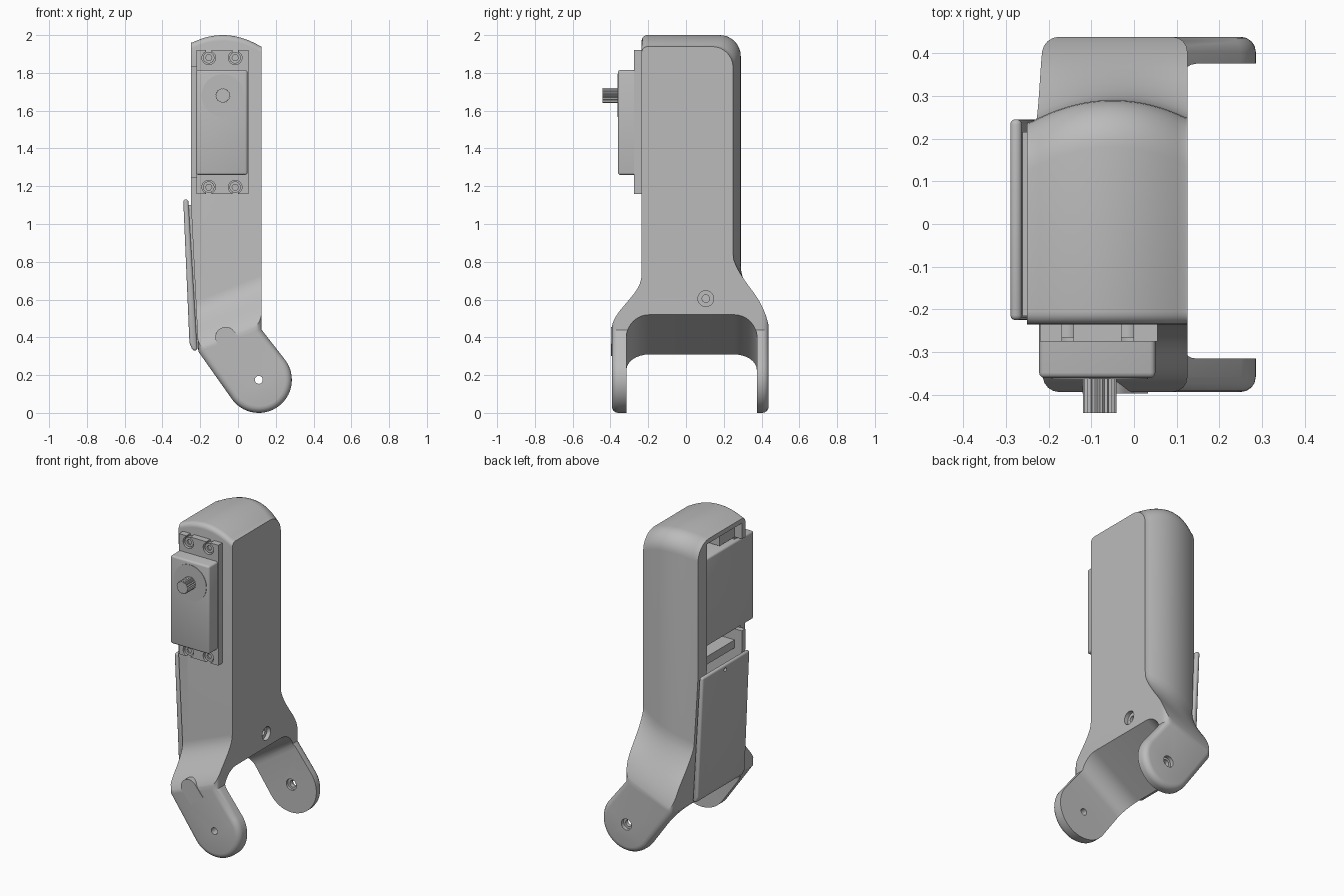
import bpy, bmesh
from math import sin, cos, pi, radians
from mathutils import Vector

cube = bpy.data.objects.get("Cube")
if cube:
    bpy.data.objects.remove(cube, do_unlink=True)

grey = bpy.data.materials.new("grey_plastic")
grey.use_nodes = True
grey.diffuse_color = (0.5, 0.5, 0.5, 1)
grey.node_tree.nodes["Principled BSDF"].inputs["Base Color"].default_value = (0.5, 0.5, 0.5, 1)


def loft(name, rings):
    """Skin a list of equal closed rings and cap both ends."""
    bm = bmesh.new()
    rows = [[bm.verts.new(p) for p in ring] for ring in rings]
    n = len(rows[0])
    for a, b in zip(rows, rows[1:]):
        for i in range(n):
            j = (i + 1) % n
            bm.faces.new((a[i], a[j], b[j], b[i]))
    bm.faces.new(rows[0])
    bm.faces.new(rows[-1])
    bmesh.ops.recalc_face_normals(bm, faces=bm.faces)
    me = bpy.data.meshes.new(name)
    bm.to_mesh(me)
    bm.free()
    ob = bpy.data.objects.new(name, me)
    bpy.context.scene.collection.objects.link(ob)
    me.materials.append(grey)
    return ob


def prism_y(name, pts, y0, y1):
    return loft(name, [[(x, y, z) for x, z in pts] for y in (y0, y1)])


def box(name, x, y, z):
    return prism_y(name, [(x[0], z[0]), (x[1], z[0]), (x[1], z[1]), (x[0], z[1])], *y)


def arc(cx, cy, r, a0, a1, n=8):
    return [(cx + r * cos(radians(a0 + (a1 - a0) * i / n)),
             cy + r * sin(radians(a0 + (a1 - a0) * i / n))) for i in range(n + 1)]


def inset(pts, d):
    """Mitred inward offset of a clockwise outline."""
    out = []
    for i, p in enumerate(pts):
        p, a, b = Vector(p), Vector(pts[i - 1]), Vector(pts[(i + 1) % len(pts)])
        u, v = (p - a).normalized(), (b - p).normalized()
        m = Vector((u.y + v.y, -u.x - v.x))
        out.append(p + m * (2 * d / m.length_squared))
    return out


def disc_y(name, x, z, r, y0, y1, n=32):
    return prism_y(name, arc(x, z, r, 0, 360 - 360 / n, n - 1), y0, y1)


def disc_x(name, y, z, r, x0, x1):
    pts = arc(y, z, r, 0, 345, 23)
    return loft(name, [[(x, p, q) for p, q in pts] for x in (x0, x1)])


def apply(ob, mod):
    bpy.context.view_layer.objects.active = ob
    bpy.ops.object.modifier_apply(modifier=mod.name)


def soften(ob, width):
    mod = ob.modifiers.new("Bevel", 'BEVEL')
    mod.width, mod.segments, mod.limit_method = width, 3, 'ANGLE'
    apply(ob, mod)


def boolean(ob, other, op='DIFFERENCE'):
    mod = ob.modifiers.new("Boolean", 'BOOLEAN')
    mod.operation, mod.solver, mod.object = op, 'EXACT', other
    apply(ob, mod)
    bpy.data.objects.remove(other, do_unlink=True)


def s_curve(y0, z0, y1, z1, n=12):
    return [(y0 + (y1 - y0) * (0.5 - 0.5 * cos(pi * i / n)), z0 + (z1 - z0) * i / n)
            for i in range(n + 1)]


# Shell front outline: straight housing, bent leg with a round end, rounded rims
PIVOT = (0.11, 0.175)
outline = [(0.125, 0.44)] + arc(*PIVOT, 0.175, 37, -143, 28)
outline += [(-0.21, 0.325), (-0.25, 1.13), (-0.25, 2.1), (0.125, 2.1)]
R = 0.035
steps = [(R * (1 - sin(a)), R * (1 - cos(a))) for a in (0, pi / 8, pi / 4, 3 * pi / 8, pi / 2)]
layers = [(-0.393 + dy, d) for dy, d in ((p, R - q) for q, p in
          ((R - d, dy) for dy, d in steps))]
layers = sorted((-0.393 + dy, d) for d, dy in steps)
layers += sorted((0.438 - dy, d) for d, dy in steps)
shell = loft("housing_shell", [[(p[0], y, p[1]) for p in inset(outline, d)] for y, d in layers])

# Shell side profile: rounded top, flaring into the two legs
side = arc(-0.205, 1.97, 0.03, 90, 180, 5) + s_curve(-0.235, 0.72, -0.4, 0.42)
side += [(-0.4, -0.4), (0.445, -0.4)]
side += s_curve(0.29, 0.84, 0.445, 0.4)[::-1] + arc(0.18, 1.89, 0.11, 0, 90, 8)
rings = []
for i in range(31):
    x = -0.3 + 0.02 * i
    xc = min(max(x, -0.25), 0.125)
    ring = []
    for y, z in side:
        if y > 0:     # crowned back
            y -= 1.4 * (xc + 0.05) ** 2 * min(max((z - 0.6) / 0.2, 0), 1)
        if z > 1.5:   # crowned top
            z -= 1.5 * (xc + 0.08) ** 2 * min((z - 1.5) / 0.4, 1)
        elif z < 1:   # slanted flare
            z += 0.4 * (x - 0.1)
        ring.append((x, y, z))
    rings.append(ring)
boolean(shell, loft("side_envelope", rings), 'INTERSECT')

# Slanted arched channel between the legs
arch = [(-0.315, -0.6)] + arc(-0.195, 0.4, 0.12, 180, 90) + arc(0.255, 0.4, 0.12, 90, 0) + [(0.375, -0.6)]
boolean(shell, loft("leg_channel", [[(x, y, z + 0.65 * (x - 0.125)) for y, z in arch]
                                    for x in (-0.4, 0.5)]))

# Open cavity in the right side with a slanted floor, and the servo notch
boolean(shell, prism_y("cavity", [(-0.5, 0.37), (-0.2, 0.37), (0.085, 0.55),
                                  (0.085, 1.93), (-0.5, 1.93)], -0.2, 0.15))
boolean(shell, box("servo_notch", (-0.5, -0.2), (-0.5, -0.1), (1.25, 1.83)))

# Pivot holes and a screw hole
boolean(shell, disc_y("pivot_hole", *PIVOT, 0.021, -0.6, 0.6))
for y0, y1 in ((0.36, 0.39), (0.415, 0.5)):
    boolean(shell, disc_y("pivot_recess", *PIVOT, 0.035, y0, y1))
boolean(shell, disc_x("screw_recess", 0.105, 0.605, 0.042, 0.1, 0.2))
boolean(shell, disc_x("screw_hole", 0.105, 0.605, 0.02, 0.0, 0.2))

# Raised rounded rib on the front leg
rib = arc(-0.065, 0.4, 0.055, 37, 217, 14) + [(-0.055, 0.3), (0.033, 0.366)]
front_rib = prism_y("front_leg_rib", rib, -0.397, -0.35)

# Side cover panel, leaning inwards, with a plug that fills the opening
cover = prism_y("side_cover", [(-0.29, 1.13), (-0.263, 1.13), (-0.215, 0.33),
                               (-0.24, 0.33), (-0.257, 0.37)], -0.225, 0.245)
soften(cover, 0.012)
boolean(cover, disc_x("cover_notch", 0.02, 1.1, 0.012, -0.4, -0.275))
prism_y("cover_plug", [(-0.27, 1.1), (-0.235, 1.1), (-0.195, 0.34), (-0.225, 0.34)], -0.215, 0.215)

# Servo motor
servo = box("servo_body", (-0.222, 0.05), (-0.36, 0.14), (1.26, 1.815))
soften(servo, 0.012)
flange = box("servo_flange", (-0.22, 0.055), (-0.275, -0.232), (1.16, 1.92))
for x in (-0.155, -0.015):
    for z, end in ((1.88, 1.95), (1.195, 1.13)):
        boolean(flange, disc_y("hole", x, z, 0.036, -0.4, -0.25, 24))
        boolean(flange, box("slot", (x - 0.014, x + 0.014), (-0.4, -0.1),
                            (min(z, end), max(z, end))))
        screw = disc_y("flange_screw", x, z, 0.03, -0.266, -0.2, 24)
        boolean(screw, disc_y("socket", x, z, 0.017, -0.4, -0.255, 6))
disc_y("servo_output_boss", -0.08, 1.68, 0.113, -0.363, -0.34, 40)

# Splined output shaft: alternate radii give the teeth
teeth = [(-0.08 + r * cos(pi * i / 20), 1.68 + r * sin(pi * i / 20))
         for i in range(40) for r in (0.04 if i % 2 else 0.035,)]
prism_y("servo_shaft", teeth, -0.442, -0.35)

# Ribs inside the cavity above and below the servo
box("lower_rail", (-0.2, 0.09), (-0.21, 0.16), (1.13, 1.18))
box("upper_block", (-0.2, 0.09), (-0.21, -0.05), (1.83, 1.9))

bpy.ops.object.select_all(action='DESELECT')
for ob in bpy.context.scene.objects:
    if ob.type == 'MESH':
        ob.select_set(True)
        bpy.context.view_layer.objects.active = ob
bpy.ops.object.shade_smooth_by_angle(angle=radians(30))
